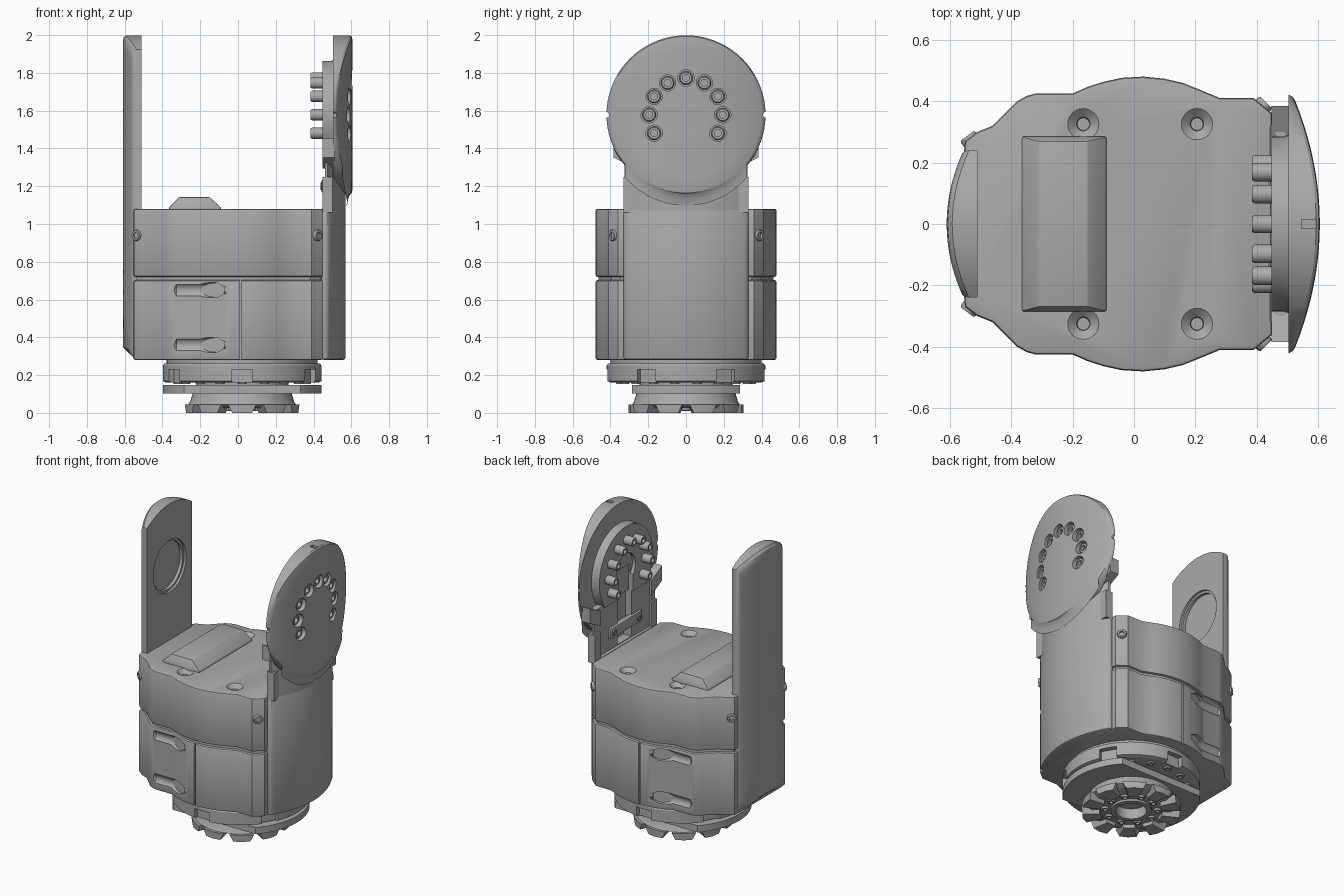
import bpy, bmesh
from math import sin, cos, pi, sqrt, radians
from mathutils import Vector, Matrix

if "Cube" in bpy.data.objects:
    bpy.data.objects.remove(bpy.data.objects["Cube"])

grey = bpy.data.materials.new("grey_metal")
grey.use_nodes = True
GREY = (0.40, 0.40, 0.40, 1)
grey.diffuse_color = GREY
grey.node_tree.nodes["Principled BSDF"].inputs["Base Color"].default_value = GREY


def activate(ob):
    bpy.ops.object.select_all(action='DESELECT')
    ob.select_set(True)
    bpy.context.view_layer.objects.active = ob


def finish(name, bm):
    bmesh.ops.remove_doubles(bm, verts=bm.verts, dist=1e-5)
    bmesh.ops.recalc_face_normals(bm, faces=bm.faces)
    me = bpy.data.meshes.new(name)
    bm.to_mesh(me)
    bm.free()
    ob = bpy.data.objects.new(name, me)
    bpy.context.collection.objects.link(ob)
    me.materials.append(grey)
    return ob


def apply(ob, kind, **settings):
    mod = ob.modifiers.new(kind, kind)
    for key, value in settings.items():
        setattr(mod, key, value)
    activate(ob)
    bpy.ops.object.modifier_apply(modifier=mod.name)


def bevel(ob, width, angle=60):
    apply(ob, 'BEVEL', width=width, segments=2, limit_method='ANGLE', angle_limit=radians(angle))


def cut(ob, cutters):
    for c in cutters:
        apply(ob, 'BOOLEAN', operation='DIFFERENCE', solver='EXACT', object=c)
        bpy.data.objects.remove(c)


def skin(bm, rings):
    # Bridge successive rings of points
    rows = [[bm.verts.new(p) for p in r] for r in rings]
    n = len(rows[0])
    for a, b in zip(rows, rows[1:]):
        for i in range(n):
            j = (i + 1) % n
            bm.faces.new((a[i], a[j], b[j], b[i]))
    return rows


def prism(name, outline, z0, z1):
    bm = bmesh.new()
    rows = skin(bm, [[(x, y, z) for x, y in outline] for z in (z0, z1)])
    for r in rows:
        bm.faces.new(r)
    return finish(name, bm)


def box(name, lo, hi):
    return prism(name, [(lo[0], lo[1]), (hi[0], lo[1]), (hi[0], hi[1]), (lo[0], hi[1])], lo[2], hi[2])


def lathe(name, profile, at, axis=(0, 0, 1), segs=24):
    # Spin (radius, height) pairs around an axis; both ends are capped
    bm = bmesh.new()
    rot = Vector(axis).to_track_quat('Z', 'Y')
    angles = [2 * pi * i / segs for i in range(segs)]
    rows = skin(bm, [[Vector(at) + rot @ Vector((r * cos(a), r * sin(a), h)) for a in angles]
                     for r, h in profile])
    bm.faces.new(rows[0])
    bm.faces.new(rows[-1])
    return finish(name, bm)


def rod(name, r, h, at, axis=(0, 0, 1), segs=24):
    return lathe(name, [(r, 0), (r, h)], at, axis, segs)


def screw(name, r, length, at, axis):
    # Socket head screw whose head top lies at the given point
    return lathe(name, [(r, -length), (r, -.008), (r * .85, 0), (r * .5, 0), (r * .5, -.02)], at, axis, 16)


def dome(name, outline, centre, inner, surface, scales, edge):
    # Slab in the y-z plane with a curved outer face, built from shrinking rings
    cy, cz = centre

    def ring(s, drop=0):
        pts = [(cy + (y - cy) * s, cz + (z - cz) * s) for y, z in outline]
        return [(surface(y, z, drop), y, z) for y, z in pts]
    bm = bmesh.new()
    rings = [[(inner, y, z) for y, z in outline], ring(1, edge), ring(.985, edge * .25)]
    rows = skin(bm, rings + [ring(s) for s in scales])
    bm.faces.new(rows[0])
    bm.faces.new(rows[-1])
    return finish(name, bm)


# Body outline, mirrored front to back
half = [(-.555, .22), (-.55, .27), (-.51, .30), (-.46, .32), (-.38, .40), (-.35, .417), (-.32, .425),
        (-.2, .425), (-.15, .447), (-.1, .463), (-.04, .476), (.03, .48), (.1, .473), (.16, .459),
        (.22, .435), (.28, .41), (.39, .41), (.45, .36)]
outline = half + [(x, -y) for x, y in reversed(half)]
inset = [(x * .975, y * .965) for x, y in outline]

upper = prism("upper_housing", outline, .72, 1.08)
bevel(upper, .012)
cut(upper, [lathe("sink", [(.02, -.06), (.022, -.025), (.052, .001), (.052, .02)], (x, y, 1.08))
            for x in (-.165, .205) for y in (-.325, .325)])
prism("housing_core", inset, .30, 1.0)
lower = prism("lower_housing", outline, .28, .703)
bevel(lower, .012)
cutters = []
for s in (-1, 1):
    for z in (.36, .65):
        c = lathe("slot", [(.012, 0), (.04, .035), (.04, .25), (.03, .27), (.025, .30)],
                  (-.36, s * .45, z), (1, 0, 0))
        cutters.append(c)
        screw("slot_screw", .022, .05, (-.075, s * .447, z), (-1, 0, 0))
    cutters.append(box("seam", (.008, s * .475 - .015, .27), (.018, s * .475 + .015, .71)))
cut(lower, cutters)

# Corner screws
for s in (-1, 1):
    screw("corner_screw", .03, .06, (.43, s * .396, .94), (.7, s * .7, 0))
    screw("corner_screw", .03, .06, (-.543, s * .287, .94), (-.6, s * .8, 0))

# Raised block on the deck
bm = bmesh.new()
rows = skin(bm, [[(x0, -y, z), (x1, -y, z), (x1, y, z), (x0, y, z)] for x0, x1, y, z in
                 ((-.365, -.09, .285, 1.07), (-.365, -.09, .285, 1.088), (-.31, -.152, .27, 1.143))])
bm.faces.new(rows[-1])
bm.faces.new(rows[0])
bevel(finish("deck_block", bm), .006, 25)

# Shell under the round head
arc = [(.57 - .095 * (y / .33) ** 2, y) for y in [-.33 + .66 * i / 20 for i in range(21)]]
shell = prism("side_shell", [(.44, .33)] + [(.44, -.33)] + arc, .28, 1.085)
bevel(shell, .015)
neck = prism("neck", [(.46, .325), (.46, -.325)] + [(x, y * .985) for x, y in arc], 1.0, 1.41)
cut(neck, [box("channel", (.4, -.075, 1.09), (.52, .075, 1.6))])

# Round head with screws
CZ, R = 1.578, .421
circle = [(R * cos(2 * pi * i / 72), CZ + R * sin(2 * pi * i / 72)) for i in range(72)]


def head_face(y, z, drop):
    return .605 - .088 * (y / R) ** 2 - drop


head = dome("round_head", circle, (0, CZ), .503, head_face, (.95, .8, .6, .4, .2, .05), .012)
spots = [(.195 * cos(radians(a)), CZ + .195 * sin(radians(a))) for a in range(-30, 211, 30)]
cutters = [rod("hole", .043, .1, (head_face(y, z, 0) - .035, y, z), (1, 0, 0)) for y, z in spots]
cutters += [rod("notch", .016, .04, (.49, s * (R + .003), CZ), (1, 0, 0)) for s in (-1, 1)]
cutters += [rod("notch", .016, .2, (.49, s * (R + .003), CZ), (1, 0, 0)) for s in (-1, 1)]
cutters.append(box("notch", (.545, -.015, 1.985), (.592, .015, 2.05)))
cut(head, cutters)
for y, z in spots:
    screw("head_screw", .036, .05, (head_face(y, z, 0) - .015, y, z), (1, 0, 0))
    screw("head_pin", .03, .13, (.385, y, z), (-1, 0, 0))

# Blend between head and shell
low = [(y, z) for y, z in circle if z < CZ - .25]
bm = bmesh.new()
profile = [(0, .002), (.012, .013), (.035, .024), (.07, .031)]
grid = [[bm.verts.new((head_face(y, z, 0) - d * max(0, 1 - abs(y) / .34), y, z - g + .01))
         for y, z in low] for g, d in profile]
for a, b in zip(grid, grid[1:]):
    for i in range(len(low) - 1):
        bm.faces.new((a[i], a[i + 1], b[i + 1], b[i]))
finish("head_fillet", bm)

# Inner bearing plate with a keyhole slot, side tabs and a cross bar
plate = lathe("bearing_plate", [(.285, 0), (.285, .045), (.292, .06)], (.447, 0, CZ), (1, 0, 0), 64)
cut(plate, [rod("bore", .10, .04, (.43, 0, CZ), (1, 0, 0), 40),
            box("keyway", (.43, -.075, 1.2), (.48, .075, CZ)),
            box("trim", (.43, -.4, 1.2), (.52, .4, 1.40))])
for s in (-1, 1):
    tab = prism("side_tab", [(.447, s * .27), (.51, s * .27), (.51, s * .385), (.447, s * .385)], 1.31, 1.41)
    for v in tab.data.vertices:
        v.co.z += (abs(v.co.y) - .3) * .5
    screw("bar_screw", .022, .03, (.437, s * .13, 1.2), (-1, 0, 0))
    box("neck_rib", (.447, s * .3 - .03, 1.06), (.5, s * .3 + .03, 1.25))
bevel(box("cross_bar", (.443, -.17, 1.165), (.48, .17, 1.235)), .006)

# Tall arm on the opposite side, with a round recess
W = .24
top = [(W - 2 * W * i / 16, 0) for i in range(17)]
top = [(y, CZ + sqrt(R * R - y * y)) for y, _ in top]
sides = [.28, .36, .7, 1.1, 1.5]
arm_outline = top + [(-W, z) for z in reversed(sides)] + \
    [(-W + 2 * W * i / 16, .28) for i in range(1, 16)] + [(W, z) for z in sides]


def arm_face(y, z, drop):
    return -min(.61 - .055 * (y / W) ** 2 - drop, .54 + max(0, z - .28))


arm = dome("tall_arm", arm_outline, (0, 1.14), -.51, arm_face, (.96, .92, .7, .4, .1), .018)
cut(arm, [rod("recess", .175, .045, (-.545, 0, CZ), (1, 0, 0), 48)])
lathe("recess_lip", [(.178, 0), (.178, .02), (.16, .02), (.16, 0)], (-.545, 0, CZ), (1, 0, 0), 48)

# Base flange with six notches
C = .022
rod("collar", .40, .05, (C, 0, .24), segs=64)
flange = lathe("base_flange", [(.40, .16), (.42, .168), (.42, .25), (.412, .262)], (C, 0, 0), segs=72)
cutters = []
for k in range(6):
    c = box("notch", (.385, -.055, .1), (.5, .055, .23))
    c.data.transform(Matrix.Translation((C, 0, 0)) @ Matrix.Rotation(radians(30 + 60 * k), 4, 'Z'))
    cutters.append(c)
cut(flange, cutters)
for k in range(18):
    a = radians(20 * k + 10)
    screw("flange_screw", .026, .03, (C + .345 * cos(a), .345 * sin(a), .152), (0, 0, -1))

# Neck, cross plate and hub
rod("hub_neck", .245, .1, (C, 0, .09), segs=48)
wing = rod("cross_plate", .42, .045, (C, 0, .103), segs=72)
cut(wing, [box("trim", (-.6, min(s * .285, s * .6), 0), (.6, max(s * .285, s * .6), .2)) for s in (-1, 1)])
hub = lathe("hub", [(.24, .025), (.285, .045), (.275, .06), (.26, .11)], (C, 0, 0), segs=48)
cut(hub, [rod("bore", .095, .08, (C, 0, 0), segs=32)])
lathe("bore_ring", [(.095, .08), (.095, .01), (.125, .01), (.125, .08)], (C, 0, 0), segs=32)

# Toothed coupling
for k in range(10):
    a = radians(36 * k + 18)
    tooth = prism("tooth", [(.19, -.045), (.295, -.075), (.305, 0), (.295, .075), (.19, .045)], 0, .045)
    for v in tooth.data.vertices:
        if v.co.z < .01:
            v.co.y *= .7
    tooth.data.transform(Matrix.Translation((C, 0, 0)) @ Matrix.Rotation(a, 4, 'Z'))
    b = a + radians(18)
    screw("hub_screw", .024, .03, (C + .16 * cos(b), .16 * sin(b), .012), (0, 0, -1))

for ob in bpy.context.scene.objects:
    if ob.type == 'MESH':
        activate(ob)
        bpy.ops.object.shade_smooth_by_angle(angle=radians(32))
